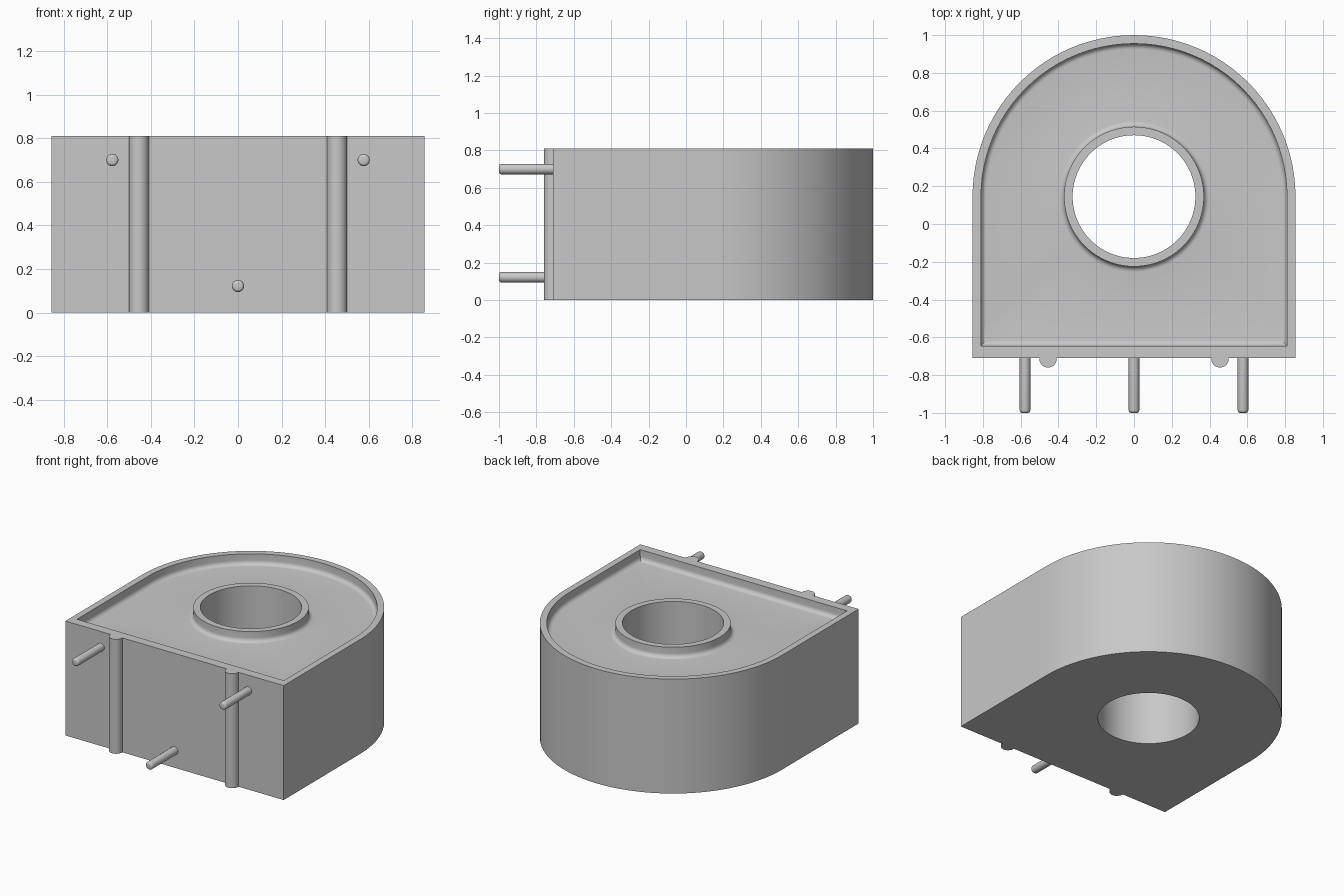
import bpy, bmesh, math
from mathutils import Vector

if "Cube" in bpy.data.objects:
    bpy.data.objects.remove(bpy.data.objects["Cube"], do_unlink=True)

grey = bpy.data.materials.new("plain grey")
grey.use_nodes = True
COLOUR = (0.58, 0.58, 0.58, 1)
grey.diffuse_color = COLOUR
grey.node_tree.nodes["Principled BSDF"].inputs["Base Color"].default_value = COLOUR

HEIGHT, CENTRE_Y, HALF = 0.81, 0.145, 0.855
FRONT_Y = CENTRE_Y - HALF
SIDES = 96


def finish(bm, name):
    bmesh.ops.recalc_face_normals(bm, faces=bm.faces)
    mesh = bpy.data.meshes.new(name)
    bm.to_mesh(mesh)
    bm.free()
    mesh.materials.append(grey)
    obj = bpy.data.objects.new(name, mesh)
    bpy.context.collection.objects.link(obj)
    bpy.ops.object.select_all(action="DESELECT")
    obj.select_set(True)
    bpy.context.view_layer.objects.active = obj
    bpy.ops.object.shade_smooth_by_angle(angle=math.radians(30))
    return obj


def arch(side, front, z):
    """Round back, straight sides and flat front, sampled by angle."""
    pts = []
    for i in range(SIDES):
        a = math.tau * i / SIDES
        u, v = math.cos(a), math.sin(a)
        if v < 0:
            k = max(abs(u), abs(v))
            u, v = u / k, v / k
        pts.append((u * side, CENTRE_Y + v * (side if v > 0 else front), z))
    return pts


def ring(r, z):
    return [(r * math.cos(math.tau * i / SIDES),
             CENTRE_Y + r * math.sin(math.tau * i / SIDES), z) for i in range(SIDES)]


# Housing: one closed loft over the outer wall, recessed top and central tube
FILL, FILLET, STEPS = 0.735, 0.03, 6
INNER, INNER_FRONT, TUBE, BORE = 0.81, 0.79, 0.37, 0.325
curve = [(FILLET * (1 - math.cos(a)), FILL + FILLET * (1 - math.sin(a)))
         for a in (math.pi / 2 * i / STEPS for i in range(STEPS + 1))]
loops = [arch(HALF, HALF, 0), arch(HALF, HALF, HEIGHT), arch(INNER, INNER_FRONT, HEIGHT)]
loops += [arch(INNER - d, INNER_FRONT - d, z) for d, z in curve]
loops += [ring(TUBE + d, z) for d, z in reversed(curve)]
loops += [ring(TUBE, HEIGHT), ring(BORE, HEIGHT), ring(BORE, 0)]

bm = bmesh.new()
rows = [[bm.verts.new(p) for p in loop] for loop in loops]
for j, row in enumerate(rows):
    nxt = rows[(j + 1) % len(rows)]
    for i in range(SIDES):
        k = (i + 1) % SIDES
        bm.faces.new((row[i], row[k], nxt[k], nxt[i]))
finish(bm, "housing")

# Half-round ribs on the front face
for name, x in (("right_rib", -0.455), ("left_rib", 0.455)):
    bm = bmesh.new()
    outline = [(x + 0.046 * math.cos(a), FRONT_Y - 0.004 - 0.046 * math.sin(a), 0)
               for a in (math.pi * i / 16 for i in range(17))]
    outline = [(x + 0.046, FRONT_Y, 0)] + outline + [(x - 0.046, FRONT_Y, 0)]
    base = bm.faces.new([bm.verts.new(p) for p in outline])
    top = bmesh.ops.extrude_face_region(bm, geom=[base], use_keep_orig=True)
    bmesh.ops.translate(bm, vec=Vector((0, 0, HEIGHT)),
                        verts=[g for g in top["geom"] if isinstance(g, bmesh.types.BMVert)])
    finish(bm, name)

# Contact pins with rounded tips: (radius, y) profile swept round each axis
R, TIP, ROUND = 0.028, -1.0, 0.014
profile = [(R, FRONT_Y + 0.01)]
profile += [(R - ROUND * (1 - math.cos(a)), TIP + ROUND * (1 - math.sin(a)))
            for a in (math.pi / 2 * i / 4 for i in range(5))]
for name, x, z in (("right_pin", -0.577, 0.7), ("left_pin", 0.577, 0.7), ("centre_pin", 0, 0.122)):
    bm = bmesh.new()
    rows = [[bm.verts.new((x + r * math.cos(math.tau * i / 24), y,
                           z + r * math.sin(math.tau * i / 24))) for i in range(24)]
            for r, y in profile]
    for a, b in zip(rows, rows[1:]):
        for i in range(24):
            k = (i + 1) % 24
            bm.faces.new((a[i], a[k], b[k], b[i]))
    bm.faces.new(rows[0])
    bm.faces.new(rows[-1])
    finish(bm, name)
